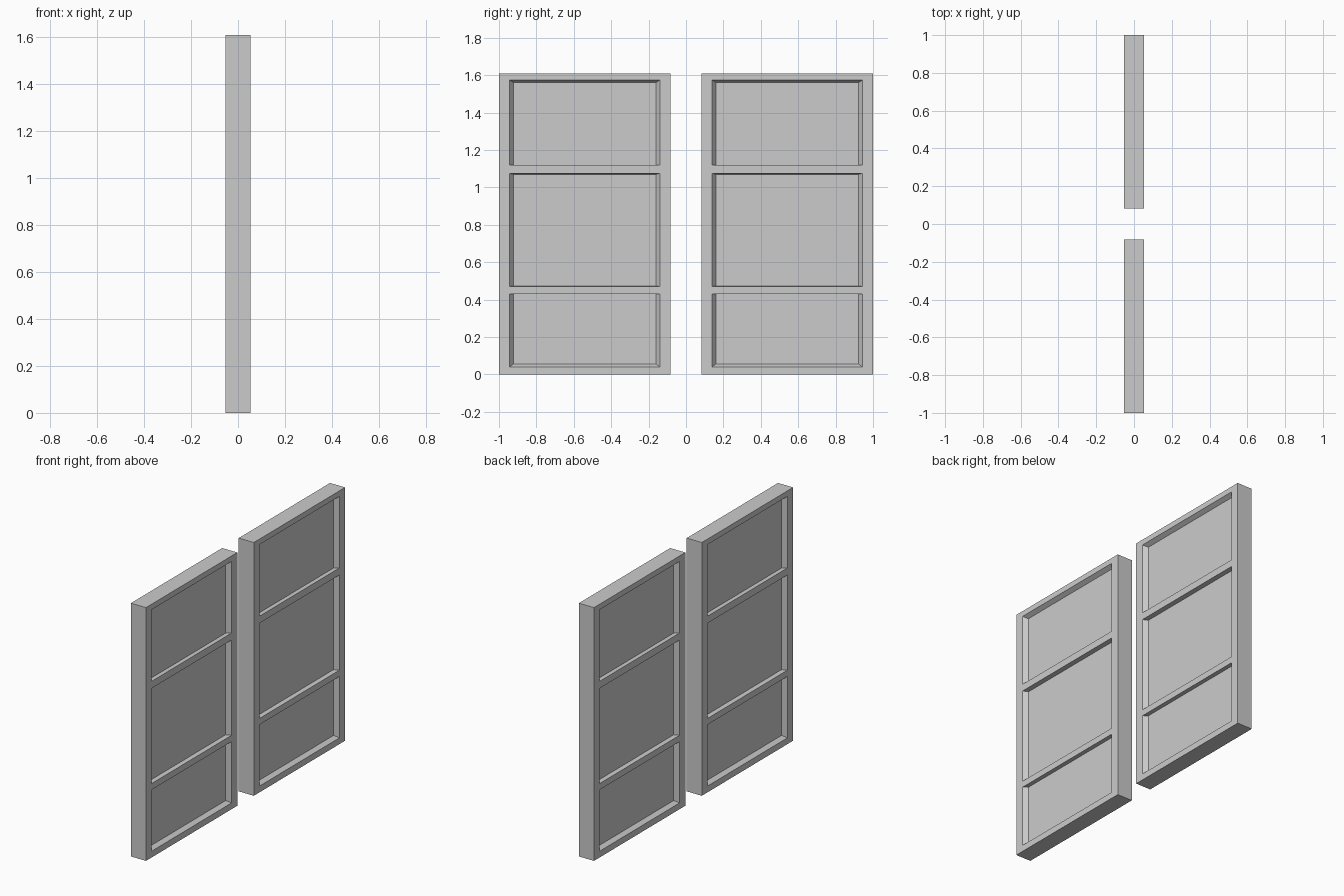
import bpy, bmesh
from mathutils import Vector

if "Cube" in bpy.data.objects:
    bpy.data.objects.remove(bpy.data.objects["Cube"])

T, W, H = 0.053, 0.4585, 1.61      # half thickness, half width, height
OPEN_W, PANEL_W = 0.402, 0.381     # half widths at the frame face and at the panel
PANEL_X = 0.026                    # half thickness of the sunken panels

# openings: (bottom, top) at the frame face, (bottom, top) at the panel
OPENINGS = [
    ((0.04, 0.43), (0.056, 0.43)),
    ((0.47, 1.075), (0.474, 1.07)),
    ((1.12, 1.575), (1.12, 1.56)),
]


def cut(bm, co, normal):
    geom = bm.verts[:] + bm.edges[:] + bm.faces[:]
    bmesh.ops.bisect_plane(bm, geom=geom, plane_co=co, plane_no=normal)


def shutter_mesh():
    bm = bmesh.new()
    # solid board
    bmesh.ops.create_cube(bm, size=1)
    for v in bm.verts:
        v.co = Vector((v.co.x * 2 * T, v.co.y * 2 * W, (v.co.z + 0.5) * H))
    # lay out stiles and rails
    for y in (-OPEN_W, OPEN_W):
        cut(bm, (0, y, 0), (0, 1, 0))
    for outer, _ in OPENINGS:
        for z in outer:
            cut(bm, (0, 0, z), (0, 0, 1))
    # sink a sloped panel into each opening on both sides
    for (z0, z1), (p0, p1) in OPENINGS:
        mid = (z0 + z1) / 2
        faces = []
        for f in bm.faces:
            c = f.calc_center_median()
            if abs(f.normal.x) > 0.9 and abs(c.y) < 0.01 and abs(c.z - mid) < 0.01:
                faces.append(f)
        new = bmesh.ops.extrude_discrete_faces(bm, faces=faces)["faces"]
        for f in new:
            for v in f.verts:
                v.co = Vector((
                    PANEL_X if v.co.x > 0 else -PANEL_X,
                    PANEL_W if v.co.y > 0 else -PANEL_W,
                    p1 if v.co.z > mid else p0,
                ))
    bmesh.ops.recalc_face_normals(bm, faces=bm.faces[:])
    mesh = bpy.data.meshes.new("shutter")
    bm.to_mesh(mesh)
    bm.free()
    return mesh


# matching pair of shutters
mesh = shutter_mesh()
for name, side in (("left_shutter", -1), ("right_shutter", 1)):
    obj = bpy.data.objects.new(name, mesh)
    obj.location.y = side * (1 - W)
    bpy.context.collection.objects.link(obj)
